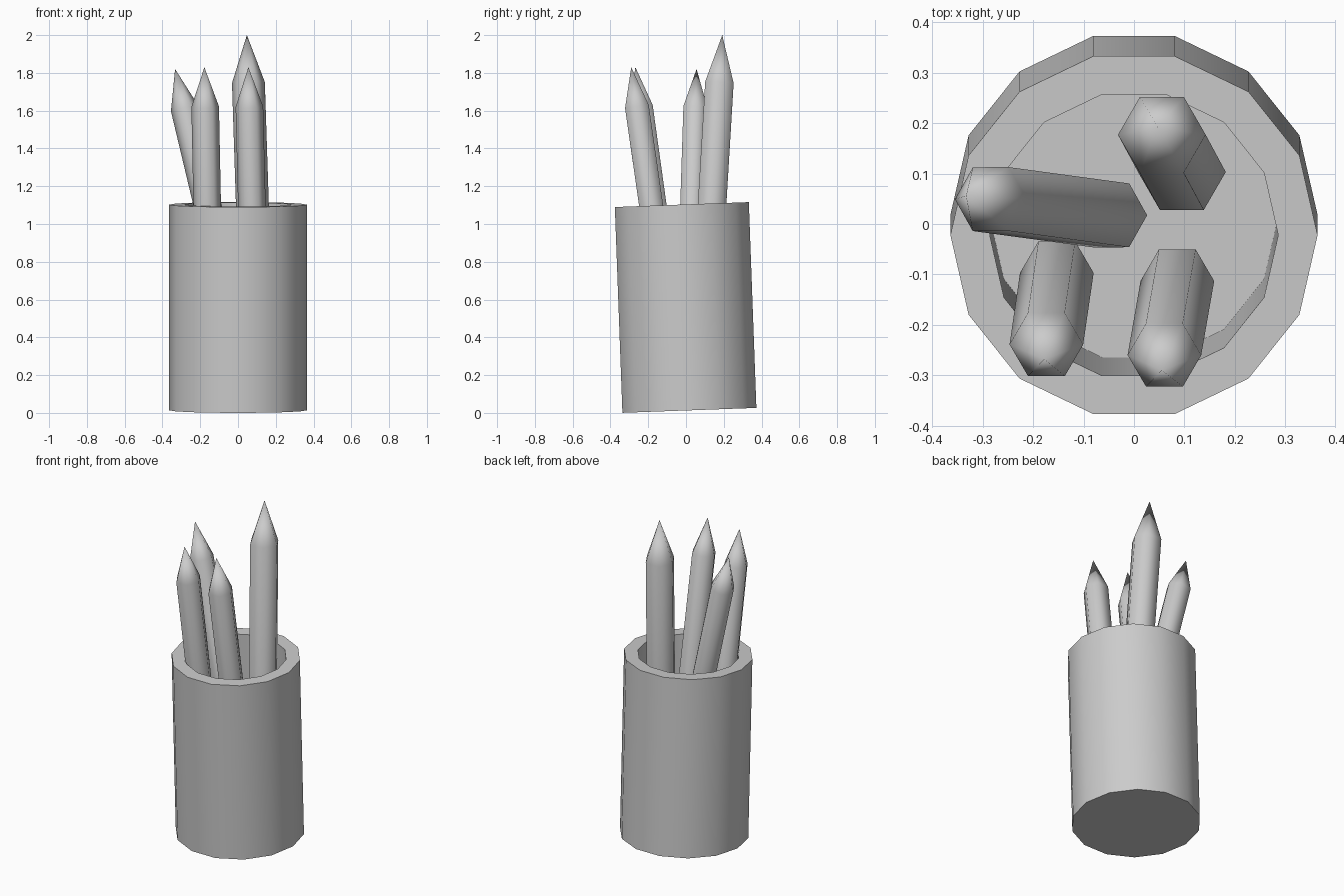
import bpy, bmesh
from math import cos, sin, tau, radians
from mathutils import Vector

if "Cube" in bpy.data.objects:
    bpy.data.objects.remove(bpy.data.objects["Cube"])


def lathe(name, profile, sides, base, tip, smooth_angle):
    """Revolve an (r, z) profile that starts and ends on the axis; aim it from base to tip."""
    bm = bmesh.new()
    rings = []
    for r, z in profile:
        if r == 0:
            rings.append([bm.verts.new((0, 0, z))] * sides)
        else:
            rings.append([bm.verts.new((r * cos(tau * i / sides), r * sin(tau * i / sides), z))
                          for i in range(sides)])
    for k, (lo, hi) in enumerate(zip(rings, rings[1:])):
        flat = profile[k][1] == profile[k + 1][1]
        if flat and profile[k][0] == 0:
            bm.verts.remove(lo[0])
            bm.faces.new(hi)
        elif flat and profile[k + 1][0] == 0:
            bm.verts.remove(hi[0])
            bm.faces.new(lo)
        else:
            for i in range(sides):
                j = (i + 1) % sides
                bm.faces.new(dict.fromkeys((lo[i], lo[j], hi[j], hi[i])))
    bmesh.ops.recalc_face_normals(bm, faces=bm.faces)
    mesh = bpy.data.meshes.new(name)
    bm.to_mesh(mesh)
    bm.free()
    ob = bpy.data.objects.new(name, mesh)
    bpy.context.collection.objects.link(ob)
    base, tip = Vector(base), Vector(tip)
    ob.location = base
    ob.rotation_mode = 'QUATERNION'
    ob.rotation_quaternion = Vector((0, 0, 1)).rotation_difference(tip - base)
    bpy.ops.object.select_all(action='DESELECT')
    bpy.context.view_layer.objects.active = ob
    ob.select_set(True)
    bpy.ops.object.shade_smooth_by_angle(angle=radians(smooth_angle))
    return ob


# Slightly leaning, hollow 14-sided cup
H = 1.09
lathe("cup", [(0, 0), (0.364, 0), (0.364, H), (0.286, H), (0.286, 0.1), (0, 0.1)],
      14, (0, 0.018, 0.0135), (0, -0.022, 1.1025), 40)

# Hexagonal pencils: radius, bottom centre, point
pencils = [
    ("tall_pencil", 0.087, (0.095, 0.103, 0.52), (0.047, 0.192, 2.0)),
    ("left_pencil", 0.073, (-0.045, 0.017, 0.61), (-0.333, 0.056, 1.82)),
    ("front_left_pencil", 0.073, (-0.153, -0.097, 0.60), (-0.178, -0.268, 1.83)),
    ("front_right_pencil", 0.073, (0.086, -0.113, 0.60), (0.055, -0.290, 1.83)),
]
for name, r, base, tip in pencils:
    length = (Vector(tip) - Vector(base)).length
    lathe(name, [(0, 0), (r, 0), (r, length * 0.83), (0, length)], 6, base, tip, 65)
